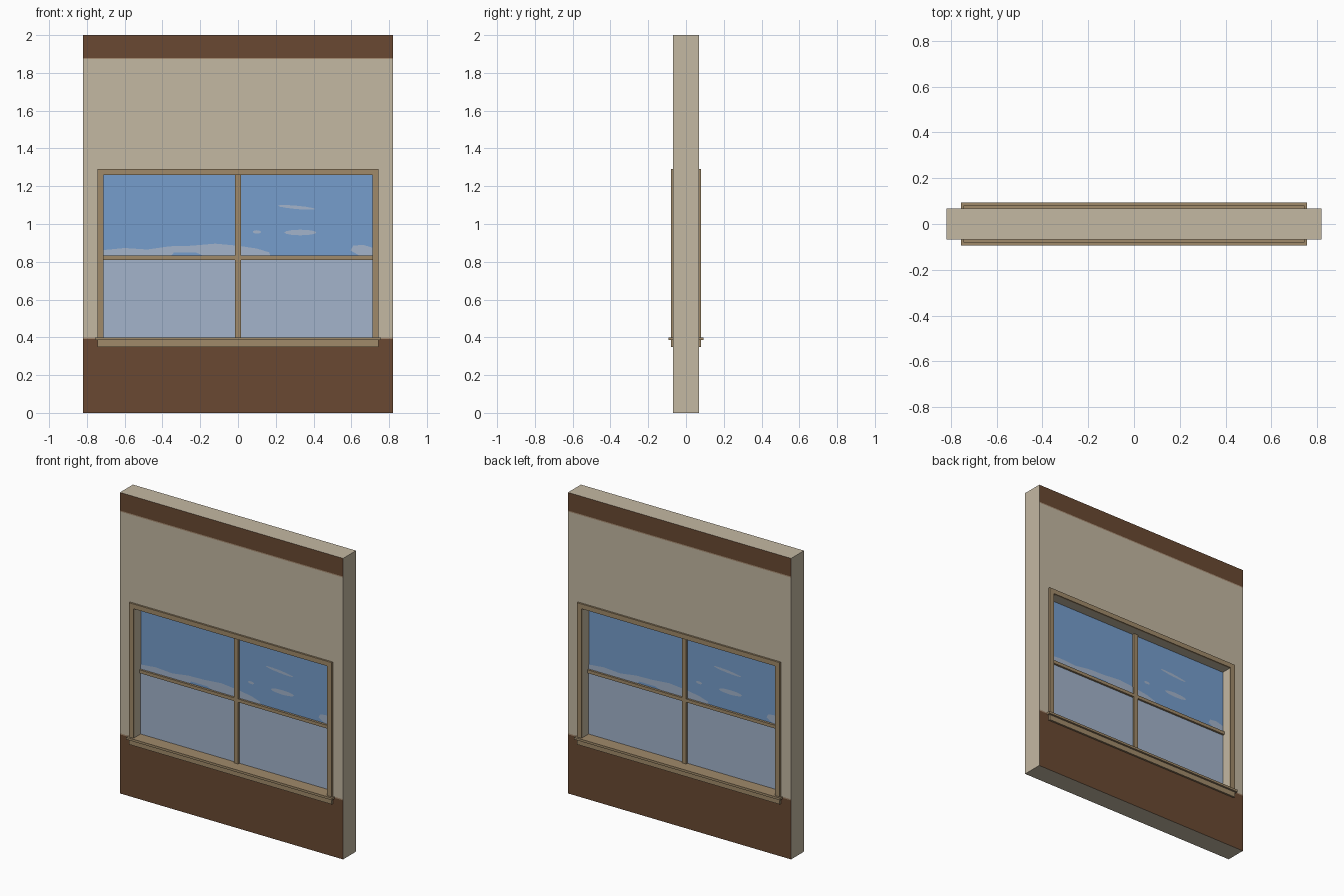
import bpy, bmesh, math
from mathutils import Matrix, Vector

if "Cube" in bpy.data.objects:
    bpy.data.objects.remove(bpy.data.objects["Cube"])


def material(name, hex_code):
    def lin(c):
        return c / 12.92 if c <= 0.04045 else ((c + 0.055) / 1.055) ** 2.4
    rgb = [lin(int(hex_code[i:i + 2], 16) / 255) for i in (0, 2, 4)]
    m = bpy.data.materials.new(name)
    m.diffuse_color = (*rgb, 1)
    m.use_nodes = True
    m.node_tree.nodes["Principled BSDF"].inputs["Base Color"].default_value = m.diffuse_color
    return m


PLASTER = material("beige plaster", "C4B8A2")
BROWN = material("brown paint", "6A4932")
EDGE = material("paint edge", "A68C72")
WOOD = material("tan wood", "A08A6A")
SKY = material("sky blue", "769DCC")
CLOUD = material("cloud grey blue", "A3B4CB")


def finish(name, bm, *mats):
    mesh = bpy.data.meshes.new(name)
    bm.to_mesh(mesh)
    bm.free()
    for m in mats:
        mesh.materials.append(m)
    ob = bpy.data.objects.new(name, mesh)
    bpy.context.collection.objects.link(ob)
    return ob


def box(name, x0, x1, y0, y1, z0, z1, mat):
    bm = bmesh.new()
    bmesh.ops.create_cube(bm, size=1)
    for v in bm.verts:
        v.co = ((x0 + x1) / 2 + v.co.x * (x1 - x0),
                (y0 + y1) / 2 + v.co.y * (y1 - y0),
                (z0 + z1) / 2 + v.co.z * (z1 - z0))
    return finish(name, bm, mat)


W, T = 0.82, 0.068              # wall half width and half thickness
OX, OZ0, OZ1 = 0.712, 0.385, 1.26   # window opening

# Wall: gridded front with a hole, extruded to the back, painted by height
bm = bmesh.new()
xs = [-W, -OX, OX, W]
zs = [0, OZ0, 0.392, 0.4, OZ1, 1.873, 1.88, 2]
grid = [[bm.verts.new((x, -T, z)) for x in xs] for z in zs]
for j in range(len(zs) - 1):
    for i in range(3):
        if i == 1 and OZ0 <= zs[j] < OZ1:
            continue
        bm.faces.new((grid[j][i], grid[j][i + 1], grid[j + 1][i + 1], grid[j + 1][i]))
ext = bmesh.ops.extrude_face_region(bm, geom=bm.faces[:], use_keep_orig=True)
bmesh.ops.translate(bm, vec=(0, 2 * T, 0),
                    verts=[g for g in ext["geom"] if isinstance(g, bmesh.types.BMVert)])
bmesh.ops.recalc_face_normals(bm, faces=bm.faces[:])
for f in bm.faces:
    z = f.calc_center_median().z
    if abs(f.normal.y) > 0.5:
        if z < 0.392 or z > 1.88:
            f.material_index = 1
        elif z < 0.4 or 1.873 < z < 1.88:
            f.material_index = 2
finish("wall", bm, PLASTER, BROWN, EDGE)

# Sill board running through the opening, with wider noses on both faces
box("sill_inside", -OX, OX, -T, T, OZ0, 0.4, WOOD)

# Glass and glazing bars
box("glass", -OX, OX, -0.004, 0.004, 0.4, OZ1, SKY)
box("vertical_bar", -0.015, 0.015, -0.02, 0.02, 0.4, OZ1, WOOD)
box("horizontal_bar", -OX, OX, -0.019, 0.019, 0.81, 0.832, WOOD)


def ellipse(cx, cz, rx, rz, slope=0.0):
    pts = []
    for k in range(12):
        a = math.tau * k / 12
        dx = rx * math.cos(a)
        pts.append((cx + dx, cz + rz * math.sin(a) + slope * dx))
    return pts


bank_top = [(0.17, 0.835), (0.165, 0.85), (0.1, 0.87), (0.0, 0.885), (-0.12, 0.896),
            (-0.25, 0.885), (-0.36, 0.882), (-0.48, 0.865), (-0.6, 0.873), (-OX, 0.862)]
clouds = [
    [(-OX, 0.4), (OX, 0.4), (OX, 0.815), (-OX, 0.815)],
    [(-OX, 0.815), (-0.37, 0.815), (-0.34, 0.848), (-0.22, 0.848), (-0.18, 0.83),
     (0.0, 0.815), (0.14, 0.815)] + bank_top,
    [(0.67, 0.815), (OX, 0.815), (OX, 0.875), (0.66, 0.89), (0.61, 0.885),
     (0.595, 0.86), (0.63, 0.84)],
    ellipse(0.31, 1.088, 0.1, 0.009, -0.09),
    ellipse(0.33, 0.955, 0.085, 0.015),
    ellipse(0.1, 0.958, 0.022, 0.009),
]

# Parts repeated on the front and, turned half round, on the back
for side, angle in (("front", 0), ("back", math.pi)):
    turn = Matrix.Rotation(angle, 4, 'Z')
    bm = bmesh.new()
    for pts in clouds:
        bm.faces.new([bm.verts.new((x, -0.006, z)) for x, z in pts])
    parts = [
        finish(side + "_clouds", bm, CLOUD),
        box(side + "_trim_left", -0.745, -OX, -0.08, -T, 0.4, OZ1, WOOD),
        box(side + "_trim_right", OX, 0.745, -0.08, -T, 0.4, OZ1, WOOD),
        box(side + "_trim_top", -0.745, 0.745, -0.08, -T, OZ1, 1.292, WOOD),
        box(side + "_sill_nose", -0.757, 0.757, -0.093, -T, OZ0, 0.4, WOOD),
        box(side + "_apron", -0.745, 0.745, -0.08, -T, 0.35, OZ0, WOOD),
    ]
    for ob in parts:
        ob.data.transform(turn)
